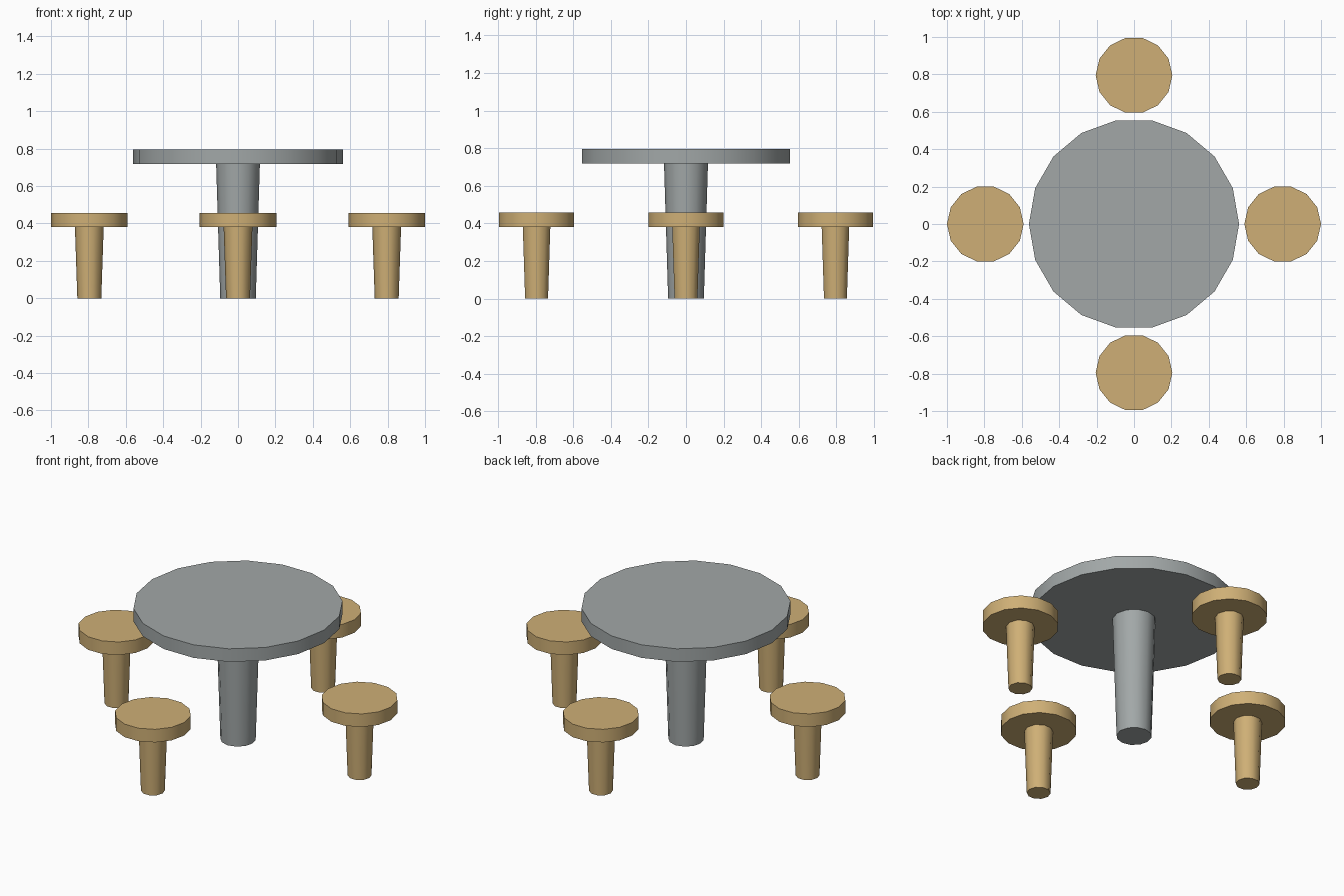
import bpy
import math

if "Cube" in bpy.data.objects:
    bpy.data.objects.remove(bpy.data.objects["Cube"])


def material(name, color):
    m = bpy.data.materials.new(name)
    m.diffuse_color = color
    m.use_nodes = True
    m.node_tree.nodes["Principled BSDF"].inputs["Base Color"].default_value = m.diffuse_color
    return m


wood = material("wood", (0.62, 0.43, 0.18, 1))
stone = material("stone", (0.36, 0.39, 0.39, 1))


def column(name, sides, r_bottom, r_top, z0, z1, mat, x=0.0, y=0.0):
    """Upright tapered cylinder with a corner pointing along +x."""
    bpy.ops.mesh.primitive_cone_add(
        vertices=sides, radius1=r_bottom, radius2=r_top, depth=z1 - z0)
    ob = bpy.context.object
    ob.name = name
    # primitive corners start on +y; turn them onto +x
    ob.rotation_euler = (0, 0, -math.pi / 2)
    bpy.ops.object.transform_apply(location=False, rotation=True, scale=False)
    ob.location = (x, y, (z0 + z1) / 2)
    ob.data.materials.append(mat)
    bpy.ops.object.shade_smooth_by_angle(angle=math.radians(40))
    return ob


# table: round top on a tapered pedestal
column("table_top", 18, 0.562, 0.562, 0.718, 0.795, stone)
column("table_pedestal", 12, 0.095, 0.117, 0.0, 0.72, stone)

# four stools around the table
REACH = 0.795
for side, dx, dy in (("right", 1, 0), ("back", 0, 1),
                     ("left", -1, 0), ("front", 0, -1)):
    x, y = dx * REACH, dy * REACH
    column(side + "_stool_seat", 14, 0.205, 0.205, 0.38, 0.457, wood, x, y)
    column(side + "_stool_leg", 10, 0.064, 0.077, 0.0, 0.382, wood, x, y)
